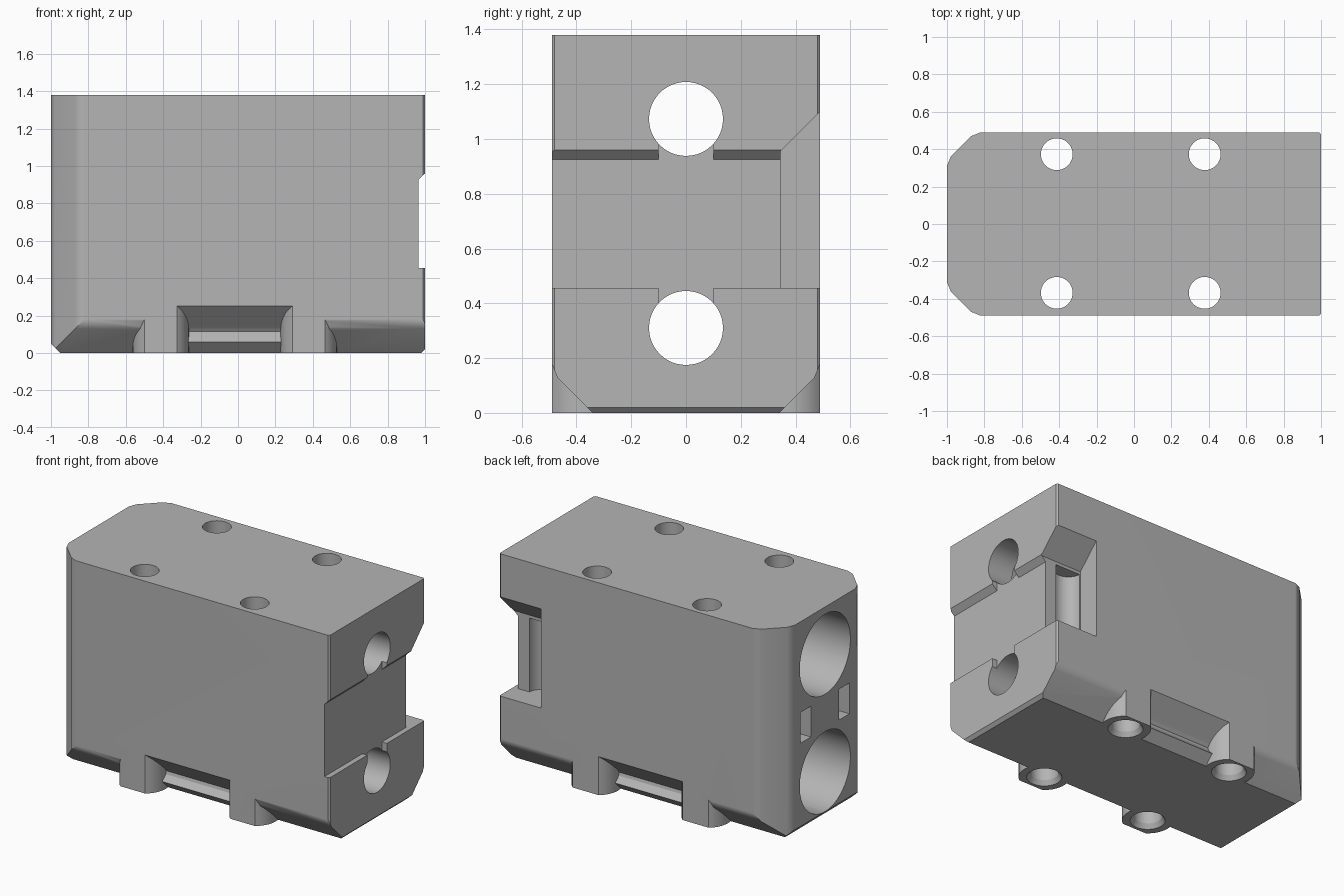
import bpy, bmesh, math
from mathutils import Vector, Matrix

cube = bpy.data.objects.get("Cube")
if cube:
    bpy.data.objects.remove(cube, do_unlink=True)

grey = bpy.data.materials.new("plain grey")
grey.use_nodes = True
COLOUR = (0.46, 0.46, 0.46, 1)
grey.diffuse_color = COLOUR
grey.node_tree.nodes["Principled BSDF"].inputs["Base Color"].default_value = COLOUR


def make(name, bm):
    bmesh.ops.recalc_face_normals(bm, faces=bm.faces[:])
    me = bpy.data.meshes.new(name)
    bm.to_mesh(me)
    bm.free()
    me.materials.append(grey)
    ob = bpy.data.objects.new(name, me)
    bpy.context.collection.objects.link(ob)
    return ob


def box_bm(lo, hi):
    bm = bmesh.new()
    bmesh.ops.create_cube(bm, size=1)
    for v in bm.verts:
        v.co = [(lo[i] + hi[i]) / 2 + v.co[i] * (hi[i] - lo[i]) for i in range(3)]
    return bm


def shave(bm, point, normal):
    """Cut away everything beyond a plane and close the opening."""
    res = bmesh.ops.bisect_plane(bm, geom=bm.verts[:] + bm.edges[:] + bm.faces[:],
                                 plane_co=point, plane_no=normal, clear_outer=True)
    edges = [e for e in res["geom_cut"] if isinstance(e, bmesh.types.BMEdge)]
    if edges:
        bmesh.ops.edgeloop_fill(bm, edges=edges)


def prism(name, pts, axis, lo, hi):
    """Extrude an (x, z) or (y, z) profile along the other horizontal axis."""
    bm = bmesh.new()
    place = (lambda a, b, t: (t, a, b)) if axis == "x" else (lambda a, b, t: (a, t, b))
    f = bm.faces.new([bm.verts.new(place(a, b, lo)) for a, b in pts])
    new = bmesh.ops.extrude_face_region(bm, geom=[f])["geom"]
    step = Vector(place(0, 0, hi - lo))
    bmesh.ops.translate(bm, vec=step, verts=[v for v in new if isinstance(v, bmesh.types.BMVert)])
    return make(name, bm)


def cylinder_bm(centre, r1, r2, depth, along_x=False, n=48):
    bm = bmesh.new()
    rot = Matrix.Rotation(math.pi / 2, 4, "Y") if along_x else Matrix()
    bmesh.ops.create_cone(bm, cap_ends=True, segments=n, radius1=r1, radius2=r2, depth=depth,
                          matrix=Matrix.Translation(centre) @ rot)
    return bm


def combine(target, tool, op="DIFFERENCE"):
    tool.hide_render = True
    mod = target.modifiers.new("bool", "BOOLEAN")
    mod.operation, mod.solver, mod.object = op, "EXACT", tool
    bpy.context.view_layer.objects.active = target
    bpy.ops.object.modifier_apply(modifier=mod.name)
    bpy.data.objects.remove(tool, do_unlink=True)


W, H, C = 0.49, 1.38, 0.15          # half depth, height, chamfer size
bm = box_bm((-1, -W, 0), (1, W, H))

# Chamfered and softly blended edges of the block
S = 0.012
T = math.tan(math.radians(22.5))
for s in (-1, 1):
    shave(bm, (-1, s * (W - C), 0), (-1, s, 0))              # upright end corners
    shave(bm, (-1 + S, s * (W - C), 0), (-1, s * T, 0))
    shave(bm, (-1 + C, s * (W - S), 0), (-T, s, 0))
    shave(bm, (0, s * (W - C), 0), (0, s, -1))               # long bottom edges
    shave(bm, (0, s * (W - S), C), (0, s, -T))
    shave(bm, (1 - 0.01, s * W, 0), (1, s, 0))               # slight corner break
shave(bm, (-0.95, 0, 0), (-1, 0, -1))
shave(bm, (0.98, 0, 0), (1, 0, -1))
body = make("bearing_block", bm)

# Side grooves between the screw bosses
groove = [(0.60, 0.36), (0.375, 0.135), (0.36, 0.115), (0.365, 0.095), (0.42, 0.035),
          (0.42, 0.02), (0.40, -0.002), (0.40, -0.1), (0.60, -0.1)]
for s in (-1, 1):
    combine(body, prism("groove_cutter", [(s * y, z) for y, z in groove], "x", -0.41, 0.38))

# Screw bosses, flattened flush with the sides
SCREWS = [(x, y) for x in (-0.413, 0.378) for y in (-0.368, 0.373)]
for x, y in SCREWS:
    bm = cylinder_bm((x, y, 0.16), 0.15, 0.15, 0.32)
    side = math.copysign(1, y)
    shave(bm, (0, side * W, 0), (0, side, 0))
    combine(body, make("screw_boss", bm), "UNION")

# Screw holes with countersunk mouths underneath
for x, y in SCREWS:
    combine(body, make("screw_cutter", cylinder_bm((x, y, 0.7), 0.085, 0.085, 2)))
    combine(body, make("sink_cutter", cylinder_bm((x, y, 0.005), 0.115, 0.085, 0.05)))

# Shallow recess across the right end, with a sloped upper edge
recess = [(0.965, 0.455), (1.1, 0.455), (1.1, 1.06), (0.965, 0.925)]
combine(body, prism("recess_cutter", recess, "y", -0.7, 0.346))
combine(body, make("channel_cutter", box_bm((0.965, -0.1, 0.4), (1.1, 0.1, 0.98))))

# Rear corner cut-out with sloped ceiling and round pocket
corner = [(0.345, 0.455), (0.60, 0.455), (0.60, 1.21), (0.345, 0.955)]
combine(body, prism("corner_cutter", corner, "x", 0.7, 1.2))
combine(body, make("pocket_cutter", cylinder_bm((0.795, 0.35, 0.695), 0.09, 0.09, 0.48)))

# Rod holes and wider bearing bores
for z in (0.31, 1.073):
    combine(body, make("rod_cutter", cylinder_bm((0.6, 0, z), 0.135, 0.135, 1.2, True)))
    combine(body, make("bore_cutter", cylinder_bm((-0.2, 0, z), 0.26, 0.26, 2.04, True, 64)))

# Two narrow slots in the left end
for s in (-1, 1):
    a, b = sorted((s * 0.145, s * 0.25))
    combine(body, make("slot_cutter", box_bm((-1.1, a, 0.59), (-0.3, b, 0.79))))

# Smooth shading with sharp edges kept
bpy.ops.object.select_all(action="DESELECT")
body.select_set(True)
bpy.context.view_layer.objects.active = body
bpy.ops.object.shade_smooth_by_angle(angle=math.radians(28))
weighted = body.modifiers.new("weighted_normals", "WEIGHTED_NORMAL")
weighted.keep_sharp = True
